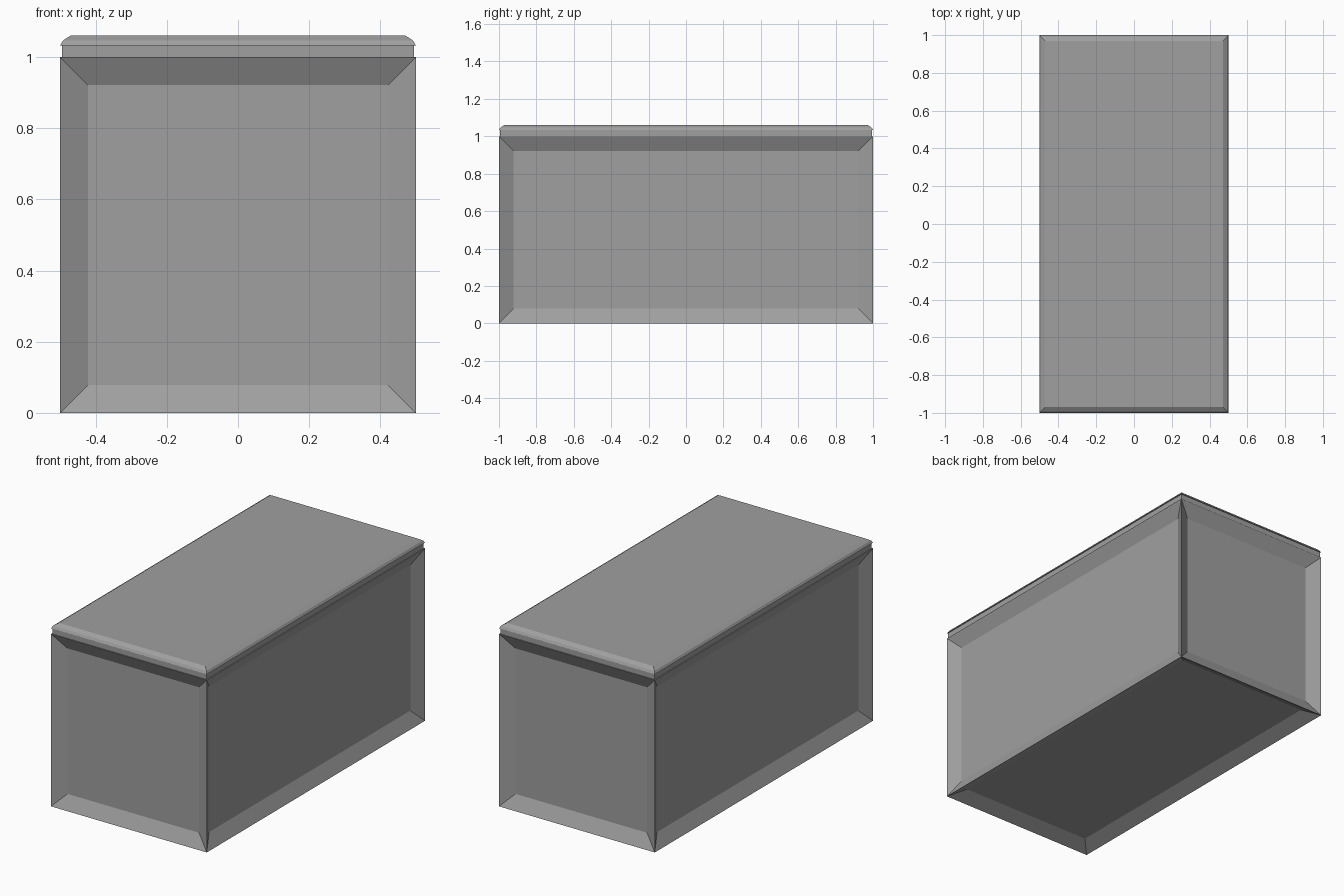
import bpy
import bmesh

cube = bpy.data.objects.get("Cube")
if cube:
    bpy.data.objects.remove(cube, do_unlink=True)

# One plain grey for the whole chest
grey = bpy.data.materials.new("plain_grey")
grey.use_nodes = True
colour = (0.35, 0.35, 0.35, 1)
grey.diffuse_color = colour
grey.node_tree.nodes["Principled BSDF"].inputs["Base Color"].default_value = colour


def make_object(name, bm):
    bmesh.ops.recalc_face_normals(bm, faces=bm.faces)
    mesh = bpy.data.meshes.new(name)
    bm.to_mesh(mesh)
    bm.free()
    mesh.materials.append(grey)
    obj = bpy.data.objects.new(name, mesh)
    bpy.context.collection.objects.link(obj)
    return obj


def stepped_block(name, profile):
    """Stack of rectangles, each given as (half width, height), capped at both ends.
    The half length is always half a unit more than the half width."""
    bm = bmesh.new()
    rings = []
    for half, z in profile:
        corners = [(-1, -1), (1, -1), (1, 1), (-1, 1)]
        rings.append([bm.verts.new((sx * half, sy * (half + 0.5), z)) for sx, sy in corners])
    for low, high in zip(rings, rings[1:]):
        for i in range(4):
            j = (i + 1) % 4
            bm.faces.new((low[i], low[j], high[j], high[i]))
    bm.faces.new(rings[0][::-1])
    bm.faces.new(rings[-1])
    bm.normal_update()
    return bm


# Body: box with a sunken panel on the four sides and the underside
body = stepped_block("body", [(0.5, 0), (0.5, 1)])
panels = [f for f in body.faces if f.normal.z < 0.5]
bmesh.ops.inset_individual(body, faces=panels, thickness=0.078, depth=0, use_even_offset=True)
for panel in panels:
    bmesh.ops.translate(body, verts=panel.verts, vec=panel.normal * -0.04)
make_object("body", body)

# Neck between body and lid
make_object("neck", stepped_block("neck", [(0.495, 1), (0.495, 1.034)]))

# Lid with a bevelled upper rim
make_object("lid", stepped_block("lid", [(0.5, 1.033), (0.492, 1.047), (0.47, 1.061)]))
